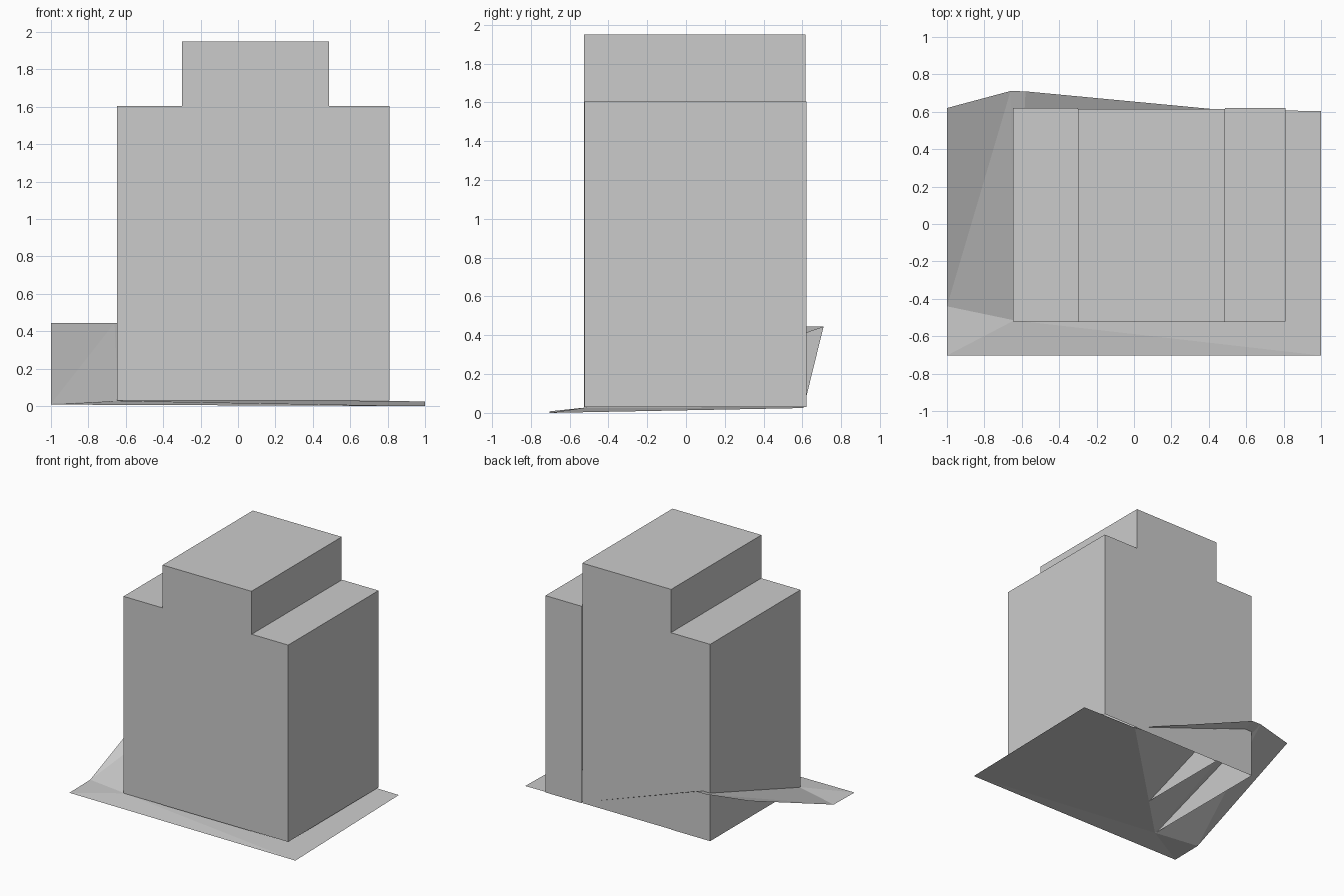
import bpy, bmesh

if "Cube" in bpy.data.objects:
    bpy.data.objects.remove(bpy.data.objects["Cube"])

grey = bpy.data.materials.new("plain grey")
grey.diffuse_color = (0.6, 0.6, 0.6, 1)
grey.use_nodes = True
grey.node_tree.nodes["Principled BSDF"].inputs["Base Color"].default_value = grey.diffuse_color


def make_object(name, bm):
    mesh = bpy.data.meshes.new(name)
    bm.to_mesh(mesh)
    bm.free()
    mesh.materials.append(grey)
    obj = bpy.data.objects.new(name, mesh)
    bpy.context.collection.objects.link(obj)
    return obj


def open_box(name, x, y, z, inner_x=None):
    """Box without a floor; a wall lying at inner_x is left out too."""
    bm = bmesh.new()
    bmesh.ops.create_cube(bm, size=1)
    for v in bm.verts:
        v.co = [r[0] if c < 0 else r[1] for c, r in zip(v.co, (x, y, z))]
    drop = []
    for f in bm.faces:
        on_floor = all(abs(v.co.z - z[0]) < 1e-4 for v in f.verts)
        on_inner = inner_x is not None and all(abs(v.co.x - inner_x) < 1e-4 for v in f.verts)
        if on_floor or on_inner:
            drop.append(f)
    bmesh.ops.delete(bm, geom=drop, context='FACES')
    return make_object(name, bm)


# Tall middle block and the two lower wings
open_box("middle_block", (-0.30, 0.487), (-0.525, 0.616), (0.03, 1.95))
open_box("left_wing", (-0.648, -0.30), (-0.522, 0.62), (0.03, 1.605), inner_x=-0.30)
open_box("right_wing", (0.487, 0.81), (-0.522, 0.62), (0.03, 1.605), inner_x=0.487)

# Thin sheet of ground: nearly flat in front, climbing to the back left
points = {
    "front_left": (-1, -0.703, 0.008), "front_right": (1, -0.703, 0.0),
    "back_right": (1, 0.605, 0.025), "hill_foot": (0.5, 0.607, 0.03),
    "hill_start": (-0.64, -0.515, 0.028), "side_foot": (-1, -0.44, 0.012),
    "hill_left": (-1, 0.62, 0.445), "hill_back": (-0.66, 0.711, 0.445),
    "hill_right": (-0.58, 0.709, 0.445),
}
faces = [
    ("front_left", "front_right", "hill_start"),
    ("front_right", "hill_foot", "hill_start"),
    ("front_right", "back_right", "hill_foot"),
    ("front_left", "hill_start", "side_foot"),
    ("side_foot", "hill_back", "hill_left"),
    ("side_foot", "hill_start", "hill_back"),
    ("hill_start", "hill_right", "hill_back"),
    ("hill_start", "hill_foot", "hill_right"),
]
bm = bmesh.new()
verts = {k: bm.verts.new(p) for k, p in points.items()}
for f in faces:
    bm.faces.new([verts[k] for k in f])
make_object("ground", bm)
